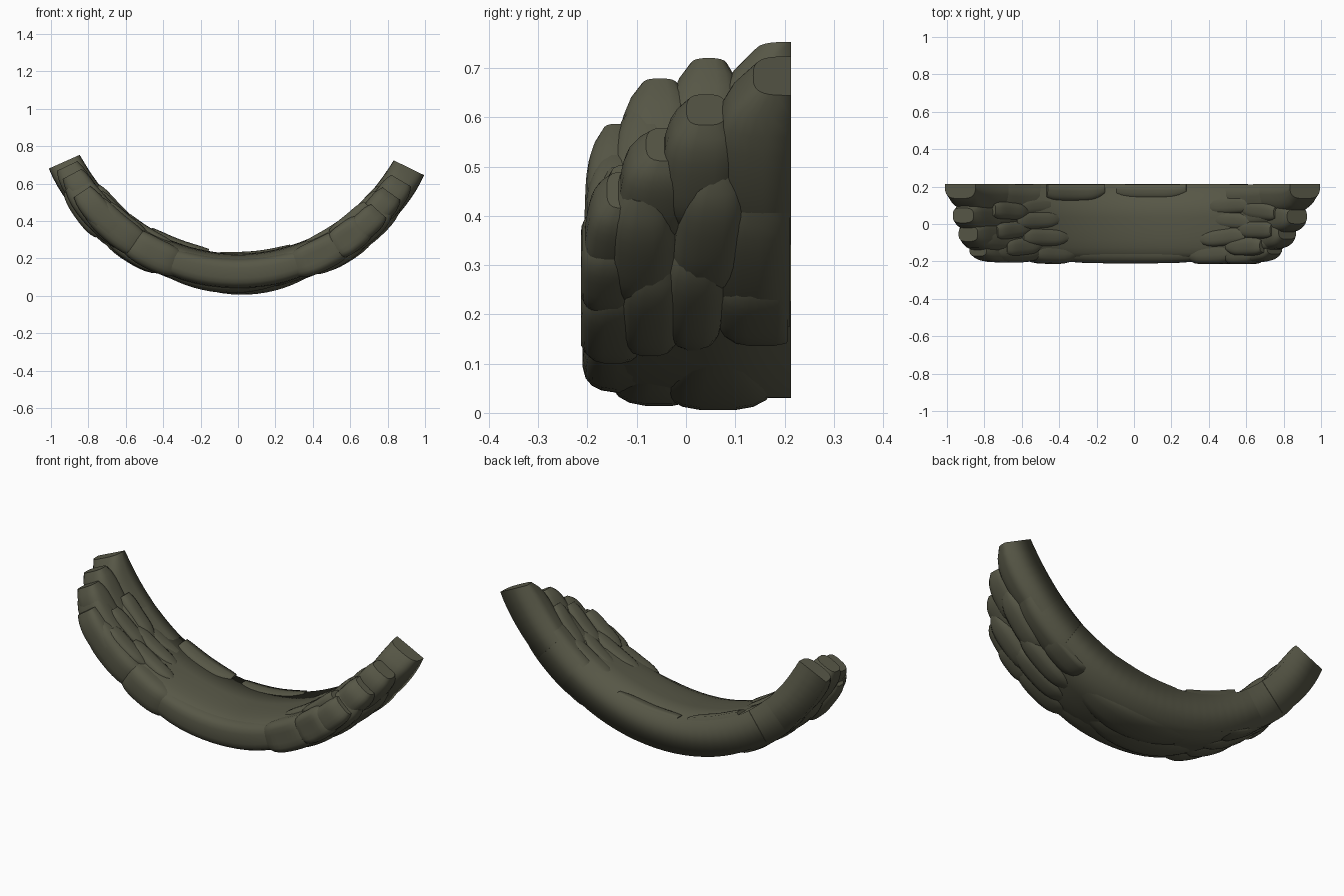
import bpy, bmesh, math, random

if "Cube" in bpy.data.objects:
    bpy.data.objects.remove(bpy.data.objects["Cube"])

random.seed(4)
CZ = 1.13           # height of the arc centre
BACK, FRONT = 0.213, -0.213

mat = bpy.data.materials.new("dark olive")
mat.diffuse_color = (0.095, 0.095, 0.062, 1)
mat.use_nodes = True
mat.node_tree.nodes["Principled BSDF"].inputs["Base Color"].default_value = mat.diffuse_color


def lobe(name, a0, a1, y0, y1, r0=0.92, r1=1.10, root=0.9, tip=0.55, thin=0.72,
         steps=10, power=0.6, flare=0.0, drift=0.0, half=False, curve=4, back=BACK):
    """Bent tuft swept along the arc from angle a0 to a1 (degrees, + is right).
    half=True makes a half round that ends in the flat back plane."""
    bm = bmesh.new()
    rings = []
    n = 17 if half else 20
    for i in range(steps + 1):
        s = i / steps
        e = abs(2 * s - 1) ** curve
        w = 1 - (1 - (tip if s > 0.5 else root)) * e
        th = 1 - (1 - thin) * e
        a = math.radians(a0 + (a1 - a0) * s)
        ring = []
        for k in range(n):
            if half:
                t = math.pi / 2 + math.pi * k / (n - 1)
                yc, yh = back, back - y0
            else:
                t = 2 * math.pi * (k + 0.5) / n
                yc, yh = (y0 + y1) / 2 + drift * (s - 0.5), (y1 - y0) / 2
            c, q = math.cos(t), math.sin(t)
            y = yc + yh * w * math.copysign(abs(c) ** power, c)
            r = (r0 + r1) / 2 + flare * s + (r1 - r0) / 2 * th * math.copysign(abs(q) ** power, q)
            y = max(FRONT, min(BACK - 0.006 if not half else back, y))
            ring.append(bm.verts.new((r * math.sin(a), y, max(0.003, CZ - r * math.cos(a)))))
        rings.append(ring)
    for p, q in zip(rings, rings[1:]):
        for k in range(n):
            bm.faces.new((p[k], p[(k + 1) % n], q[(k + 1) % n], q[k]))
    caps = [bm.faces.new(rings[0]), bm.faces.new(rings[-1])]
    bmesh.ops.recalc_face_normals(bm, faces=bm.faces)
    for f in bm.faces:
        f.smooth = True
    # end caps stay crisp, the rest rolls softly, also around the back
    for f in caps:
        for e in f.edges:
            e.smooth = False
    me = bpy.data.meshes.new(name)
    bm.to_mesh(me)
    bm.free()
    me.materials.append(mat)
    ob = bpy.data.objects.new(name, me)
    bpy.context.collection.objects.link(ob)
    return ob


# smooth central band
lobe("centre_band", -36, 34, -0.19, 0, 0.905, 1.10, 0.97, 0.97, 0.9, 22, 0.5, half=True)
lobe("front_band", -23, 21, -0.211, 0.0, 0.93, 1.09, 0.85, 0.85, 0.85, 12)
# gentle swelling underneath and ridges above
lobe("underside_swell", -14, 20, -0.06, 0.19, 0.93, 1.126, 0.6, 0.6, 0.7, 14, 0.7, curve=2)
lobe("underside_swell", -22, 12, -0.16, 0.05, 0.94, 1.118, 0.6, 0.6, 0.7, 14, 0.7, curve=2)
lobe("upper_ridge", -31, -10, 0.12, 0, 0.885, 1.0, 0.8, 0.6, 0.85, half=True, back=BACK - 0.003)
lobe("upper_ridge", -6, 18, 0.13, 0, 0.895, 1.0, 0.8, 0.6, 0.9, half=True, back=BACK - 0.003)

# overlapping tufts in lanes across the width: start, end, y0, y1, r0, r1
for side, tag, ends in ((1, "right", (47.5, 54, 59, 64)), (-1, "left", (56, 62, 65, 66))):
    e0, e1, e2, e3 = ends
    table = [
        (18, 35, -0.212, -0.06, 0.925, 1.10),
        (31, e0 - 5, -0.212, -0.08, 0.925, 1.095),
        (36, e0, -0.208, -0.09, 0.94, 1.085),
        (22, 40, -0.14, 0.0, 0.925, 1.115),
        (33, e1 - 4, -0.15, -0.01, 0.925, 1.105),
        (42, e1, -0.14, 0.02, 0.93, 1.085),
        (23, 42, -0.04, 0.09, 0.93, 1.12),
        (35, 53, -0.03, 0.12, 0.915, 1.115),
        (44, e2, -0.04, 0.12, 0.93, 1.095),
        (24, 38, 0.05, 0.26, 0.93, 1.115),
    ]
    for a0, a1, y0, y1, r0, r1 in table:
        j = random.uniform(-1.2, 1.2)
        d = random.uniform(-0.01, 0.01)
        lobe(tag + "_tuft", side * (a0 + j), side * (a1 + j * 0.5),
             y0 + d, y1 + d, r0, r1, 0.6, 0.5, 0.75, power=0.65,
             drift=random.uniform(0.0, 0.03), curve=3.5)
    # back row along the flat back
    lobe(tag + "_back_tuft", side * 30, side * 49, 0.04, 0, 0.91, 1.11,
         0.9, 0.8, 0.92, half=True, back=BACK - 0.002)
    lobe(tag + "_end", side * 44, side * e3, 0.06, 0, 0.91, 1.10,
         0.85, 0.5, 0.95, 8, 0.6, 0.012, half=True, curve=3)
    # small tufts pointing inward on the upper face
    for a0, a1, yc in ((40, 22, -0.07), (43, 25, 0.02), (42, 24, 0.10),
                       (52, 36, -0.03), (54, 38, 0.07), (47, 32, -0.12)):
        lobe(tag + "_inner_tuft", side * a0, side * a1, yc - 0.05, yc + 0.05,
             0.898 + random.uniform(0, 0.012), 1.0, 0.7, 0.35, 0.7, power=0.7,
             drift=random.uniform(-0.03, 0.03))
# stray tuft hanging out on the left end
lobe("left_stray_tuft", -58, -43, -0.1, 0.03, 0.96, 1.115, 0.6, 0.6, 0.8, flare=0.02)
